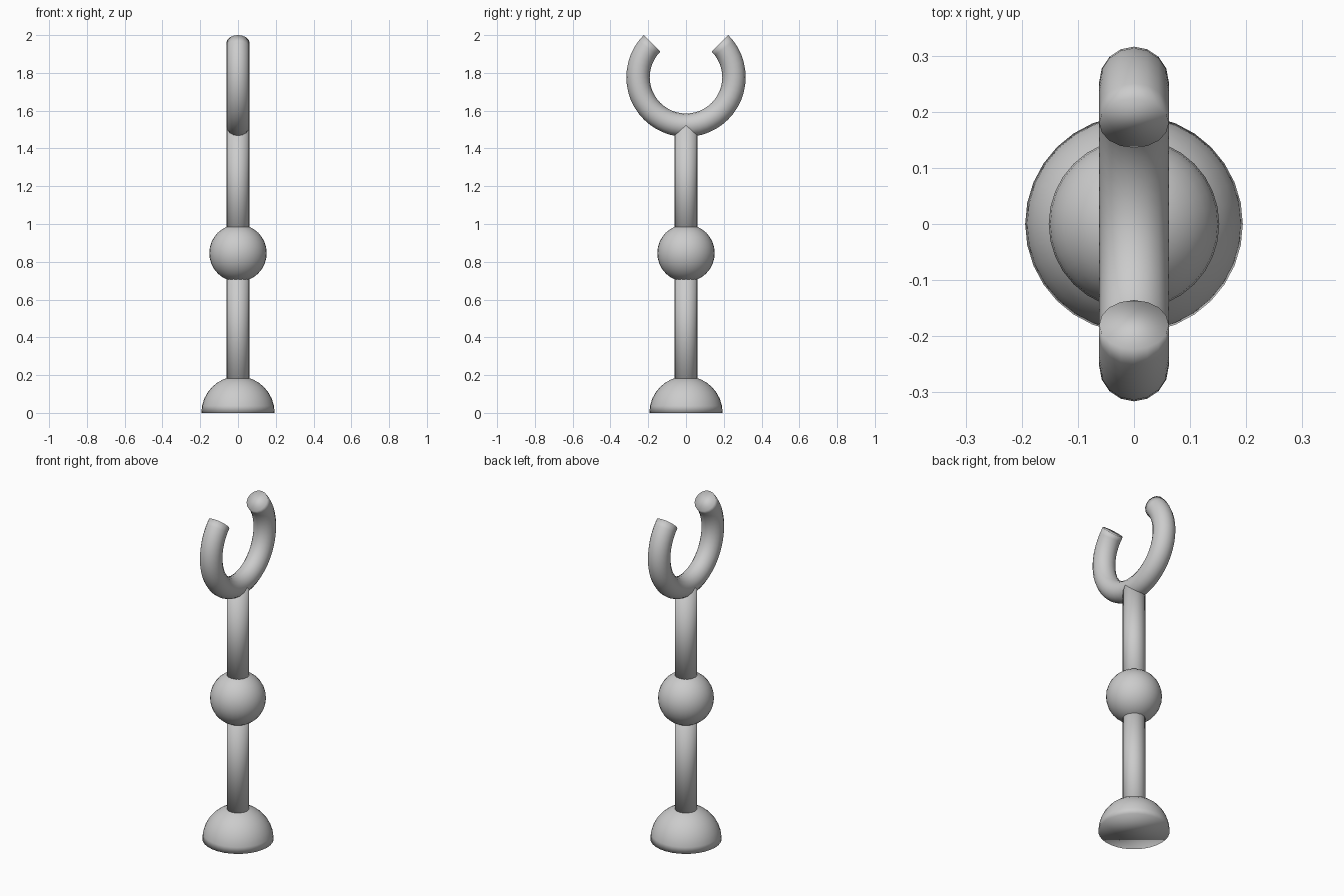
import bpy, bmesh, math
from mathutils import Matrix

if "Cube" in bpy.data.objects:
    bpy.data.objects.remove(bpy.data.objects["Cube"])

grey = bpy.data.materials.new("plain_grey")
grey.diffuse_color = (0.6, 0.6, 0.6, 1)
grey.use_nodes = True
grey.node_tree.nodes["Principled BSDF"].inputs["Base Color"].default_value = grey.diffuse_color


def finish(name, bm):
    """Turn a bmesh into a smooth grey object."""
    bmesh.ops.recalc_face_normals(bm, faces=bm.faces)
    for f in bm.faces:
        f.smooth = True
    mesh = bpy.data.meshes.new(name)
    bm.to_mesh(mesh)
    bm.free()
    mesh.materials.append(grey)
    obj = bpy.data.objects.new(name, mesh)
    bpy.context.collection.objects.link(obj)
    return obj


def ball(name, radius, z, half=False):
    bm = bmesh.new()
    bmesh.ops.create_uvsphere(bm, u_segments=32, v_segments=16, radius=radius)
    if half:
        # keep the upper half and close it with a flat underside
        low = [v for v in bm.verts if v.co.z < -1e-4]
        bmesh.ops.delete(bm, geom=low, context='VERTS')
        bmesh.ops.holes_fill(bm, edges=[e for e in bm.edges if e.is_boundary])
    bmesh.ops.translate(bm, verts=bm.verts, vec=(0, 0, z))
    return finish(name, bm)


def rod(name, radius, z0, z1):
    bm = bmesh.new()
    bmesh.ops.create_cone(bm, cap_ends=True, segments=16, radius1=radius,
                          radius2=radius, depth=z1 - z0,
                          matrix=Matrix.Translation((0, 0, (z0 + z1) / 2)))
    return finish(name, bm)


def open_ring(name, major, minor, z, steps=36, sides=16):
    """Tube swept 270 degrees in the YZ plane, open at the top."""
    bm = bmesh.new()
    rings = []
    for i in range(steps + 1):
        a = math.radians(135 + 270 * i / steps)
        ring = []
        for j in range(sides):
            t = 2 * math.pi * j / sides
            r = major + minor * math.cos(t)
            ring.append(bm.verts.new((minor * math.sin(t), r * math.cos(a),
                                      z + r * math.sin(a))))
        rings.append(ring)
    for a, b in zip(rings, rings[1:]):
        for j in range(sides):
            k = (j + 1) % sides
            bm.faces.new((a[j], a[k], b[k], b[j]))
    bm.faces.new(rings[0])
    bm.faces.new(rings[-1])
    return finish(name, bm)


# domed foot, two rods with a ball between, open ring on top
ball("base_dome", 0.194, 0, half=True)
rod("lower_rod", 0.062, 0.1, 0.8)
ball("middle_ball", 0.152, 0.846)
rod("upper_rod", 0.062, 0.9, 1.523)
open_ring("top_cradle", 0.254, 0.062, 1.777)
